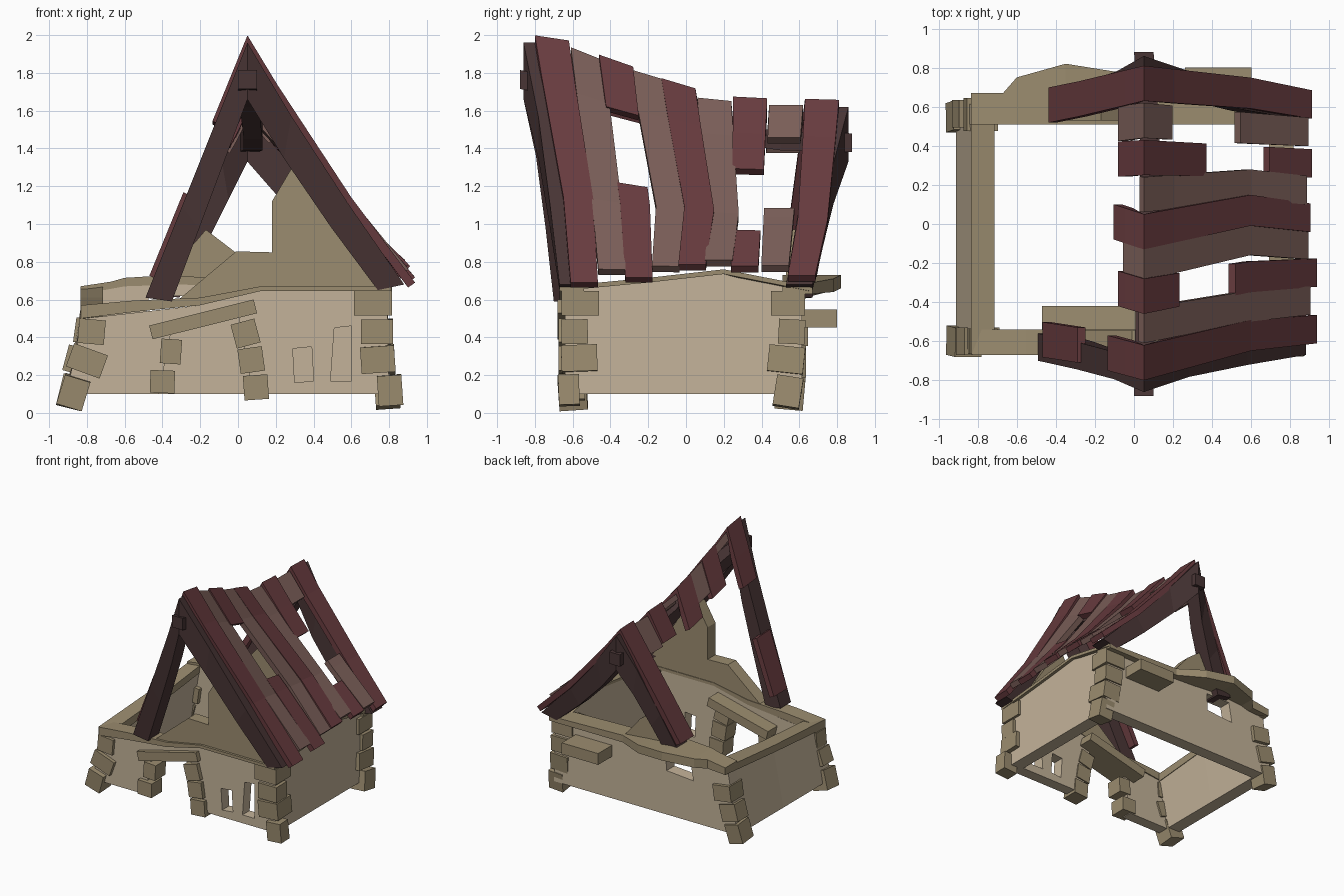
import bpy, bmesh, math
from mathutils import Matrix, Vector

if "Cube" in bpy.data.objects:
    bpy.data.objects.remove(bpy.data.objects["Cube"])


def material(name, rgb):
    m = bpy.data.materials.new(name)
    m.diffuse_color = (*rgb, 1)
    m.use_nodes = True
    m.node_tree.nodes["Principled BSDF"].inputs["Base Color"].default_value = m.diffuse_color
    return m


PLASTER = material("plaster", (0.55, 0.45, 0.32))
STONE = material("stone", (0.33, 0.265, 0.16))
RED = material("red_plank", (0.14, 0.045, 0.05))
BROWN = material("brown_plank", (0.20, 0.115, 0.10))
DARK = material("dark_timber", (0.065, 0.035, 0.035))


def loft(name, rings, mat):
    """Solid through equal-length rings of points, capped at both ends."""
    bm = bmesh.new()
    vs = [[bm.verts.new(p) for p in r] for r in rings]
    n = len(rings[0])
    for a, b in zip(vs, vs[1:]):
        for i in range(n):
            bm.faces.new((a[i], a[(i + 1) % n], b[(i + 1) % n], b[i]))
    bm.faces.new(vs[0])
    bm.faces.new(vs[-1])
    bmesh.ops.recalc_face_normals(bm, faces=bm.faces)
    me = bpy.data.meshes.new(name)
    bm.to_mesh(me)
    bm.free()
    ob = bpy.data.objects.new(name, me)
    bpy.context.collection.objects.link(ob)
    if mat:
        me.materials.append(mat)
    return ob


def prism(name, poly, y0, y1, mat):
    return loft(name, [[(x, y, z) for x, z in poly] for y in (y0, y1)], mat)


def block(name, c, size, rot=(0, 0), mat=STONE):
    """Box tilted by degrees about y, then x."""
    m = Matrix.Rotation(math.radians(rot[0]), 3, 'Y') @ Matrix.Rotation(math.radians(rot[1]), 3, 'X')
    sx, sy, sz = (s / 2 for s in size)
    quad = [(-1, -1), (1, -1), (1, 1), (-1, 1)]
    rings = [[Vector(c) + m @ Vector((a * sx, b * sy, k * sz)) for a, b in quad] for k in (-1, 1)]
    return loft(name, rings, mat)


def cut(target, poly, y0, y1):
    c = prism("window_cutter", poly, y0, y1, None)
    c.hide_render = True
    mod = target.modifiers.new("window", 'BOOLEAN')
    mod.operation = 'DIFFERENCE'
    mod.solver = 'EXACT'
    mod.object = c
    bpy.context.view_layer.objects.active = target
    bpy.ops.object.modifier_apply(modifier=mod.name)
    bpy.data.objects.remove(c)


# Walls
front = prism("front_wall", [(-.91, .1), (-.42, .1), (-.35, .45), (.0, .53), (.08, .1), (.80, .1),
                             (.79, .65), (.12, .65), (-.2, .57), (-.55, .53), (-.82, .5)], -.64, -.545, PLASTER)
cut(front, [(.30, .16), (.40, .17), (.39, .35), (.29, .34)], -.8, -.4)
cut(front, [(.49, .17), (.60, .17), (.60, .46), (.51, .45)], -.8, -.4)
back = prism("back_wall", [(-.91, .1), (.80, .1), (.79, .65), (.1, .66), (-.3, .68), (-.6, .67), (-.82, .63)],
             .51, .615, PLASTER)
cut(back, [(-.50, .45), (-.25, .47), (-.24, .62), (-.47, .62)], .4, .8)
loft("left_wall", [[(-.91, y, .1), (-.80, y, .1), (-.72, y, z), (-.82, y, z)]
                   for y, z in ((-.64, .5), (0, .55), (.615, .62))], PLASTER)
loft("right_wall", [[(.80, y, .1), (.69, y, .1), (.69, y, z), (.79, y, z)]
                    for y, z in ((-.64, .65), (-.2, .69), (.2, .74), (.615, .65))], PLASTER)


# Stone copings on the wall tops: (outer x, outer y, inner x, inner y, bottom z, height)
def coping(name, pts):
    loft(name, [[(a, b, z), (c, d, z), (c, d, z + h), (a, b, z + h)] for a, b, c, d, z, h in pts], STONE)


coping("front_coping", [(-.83, -.67, -.83, -.54, .50, .07), (-.55, -.67, -.55, -.54, .535, .06),
                        (-.2, -.67, -.2, -.54, .57, .04), (.12, -.67, .12, -.54, .645, .025),
                        (.81, -.67, .81, -.54, .645, .025)])
coping("left_coping", [(-.835, -.67, -.715, -.55, .50, .07), (-.835, 0, -.715, 0, .55, .06),
                       (-.835, .67, -.715, .54, .61, .06)])
coping("right_coping", [(.815, -.67, .69, -.54, .645, .025), (.815, -.2, .69, -.2, .69, .025),
                        (.815, .2, .69, .2, .735, .025), (.815, .66, .69, .54, .645, .025)])
coping("back_coping", [(-.835, .67, -.835, .51, .61, .06), (-.67, .67, -.67, .51, .62, .075),
                       (-.6, .75, -.6, .51, .64, .075), (-.35, .82, -.35, .51, .66, .07),
                       (-.1, .78, -.1, .51, .64, .07), (.12, .67, .12, .51, .63, .06),
                       (.81, .67, .81, .51, .63, .04)])

# Broken gable masonry
prism("front_gable_stone", [(-.35, .57), (.12, .65), (.76, .65), (.31, 1.34), (.18, 1.12), (.18, .85), (-.01, .855)],
      -.65, -.545, STONE)
prism("back_gable_stone", [(-.42, .68), (.15, .65), (-.02, .855), (-.17, .97)], .53, .64, STONE)

# Corner stones: x, y, z, size x, size y, size z, tilt about y, tilt about x
corner = [
    (-.775, -.60, .43, .14, .13, .13, 5, 0), (-.80, -.60, .275, .19, .14, .13, 20, 0),
    (-.87, -.60, .11, .14, .15, .16, 17, 4),
    (-.785, .56, .43, .16, .17, .13, 8, 0), (-.84, .565, .275, .15, .14, .14, 15, 0),
    (-.88, .55, .11, .13, .15, .16, 14, -5),
    (.715, -.56, .58, .20, .20, .13, 0, 0), (.735, -.59, .43, .17, .14, .13, 0, 1),
    (.74, -.565, .285, .18, .19, .14, -4, 2), (.805, -.62, .12, .13, .11, .16, -4, 2),
    (.72, .54, .58, .19, .18, .13, 0, 0), (.735, .56, .43, .17, .14, .13, 0, -3),
    (.75, .53, .28, .16, .19, .14, -3, -6), (.79, .54, .11, .13, .14, .16, -4, -9)]
for i, (x, y, z, a, b, c, t, u) in enumerate(corner):
    block(f"corner_stone_{i}", (x, y, z), (a, b, c), (t, u))

# Doorway
jamb = [(-.355, .325, .11, .13, 4), (-.40, .165, .13, .12, 2),
        (.04, .42, .13, .13, -15), (.07, .28, .13, .13, -8), (.095, .135, .13, .13, -4)]
for i, (x, z, a, c, t) in enumerate(jamb):
    block(f"door_stone_{i}", (x, -.605, z), (a, .14, c), (t, 0))
block("door_lintel", (-.185, -.55, .495), (.57, .26, .075), (-14, 0))
block("back_ledge", (.43, .70, .5), (.34, .20, .095), (0, 0))


# Gable rafters
def rafter(name, rows, depth):
    loft(name, [[(a, y, b), (c, y, d), (c, y + depth, d), (a, y + depth, b)] for a, b, c, d, y in rows], DARK)


def mix(top, foot, k, sag):
    r = [p + (q - p) * k for p, q in zip(top, foot)]
    r[4] = top[4] + (foot[4] - top[4]) * k ** .7
    return [r[0], r[1] - sag, r[2], r[3] - sag, r[4]]


for name, s, apex, inner in (("front", -1, 1.96, 1.66), ("back", 1, 1.62, 1.33)):
    top = (.05, apex, .05, inner, s * .86)
    left = (-.49, .61, -.35, .59, -.70) if s < 0 else (-.44, .63, -.31, .61, .67)
    for side, foot, sag in (("right", (.88, .68, .74, .65, s * .67), .03), ("left", left, 0)):
        rows = [top, mix(top, foot, .28, sag), mix(top, foot, .64, sag), foot]
        rafter(f"{name}_{side}_rafter", rows, -s * .14)

# Ridge beam
loft("ridge_beam", [[(x, y, z - .05), (x + .1, y, z - .05), (x + .1, y, z + .05), (x, y, z + .05)]
                    for x, y, z in ((0, -.88, 1.765), (.01, -.35, 1.67), (.03, .1, 1.50), (.03, .5, 1.44), (0, .88, 1.43))],
     DARK)


# Roof planks, following each slope from the sagging ridge to the eave
def plank(name, mat, side, ridge, eave, ys, widths, s0, s1, tilt):
    run = .87 if side > 0 else -.53

    def at(s):
        sag = .05 * math.sin(math.pi * min(max(s, 0), 1)) if side > 0 else 0
        return .05 + run * s, ridge + (eave - ridge) * s - sag
    steps = [s0] + [s for s in (.18, .63) if s0 + .03 < s < s1 - .03] + [s1]
    rings = []
    for s in steps:
        x, z = at(s)
        x2, z2 = at(s + .01)
        x1, z1 = at(s - .01)
        n = Vector((z2 - z1, x1 - x2)).normalized() * .045
        if n.y > 0:
            n = -n
        if s == 0:  # mitred at the ridge
            n = Vector((0, -.08))
        k = s / .63
        y = ys[0] + (ys[1] - ys[0]) * k if k < 1 else ys[1] + (ys[2] - ys[1]) * (s - .63) / .37
        w = (widths[0] + (widths[1] - widths[0]) * s) / 2
        d = tilt * w * (1 - s)
        rings.append([(x, y - w, z + d), (x, y + w, z - d),
                      (x + n.x, y + w, z + n.y - d), (x + n.x, y - w, z + n.y + d)])
    loft(name, rings, mat)


# material, ridge z, eave z, y at ridge / middle / eave, ridge tilt, right-slope spans, left-slope spans
rows = [
    (RED, 1.985, .715, (-.71, -.57, -.54), .15, [(0, 1.02)], [(0, .35), (.64, .98)]),
    (BROWN, 1.90, .74, (-.52, -.42, -.39), .4, [(0, .98)], [(0, .05)]),
    (RED, 1.865, .74, (-.37, -.27, -.25), .35, [(0, .21), (.54, 1.02)], [(0, .25)]),
    (BROWN, 1.79, .75, (-.20, -.08, -.11), .3, [(0, .97)], [(0, .2)]),
    (RED, 1.745, .77, (-.04, .07, .03), .3, [(0, .98)], [(0, .29)]),
    (BROWN, 1.66, .78, (.15, .20, .17), .1, [(0, .96)], [(0, .04)]),
    (RED, 1.67, .77, (.34, .32, .31), .05, [(0, .37), (.74, .99)], [(0, .25)]),
    (BROWN, 1.63, .76, (.53, .49, .47), 0, [(0, .17), (.57, .97)], [(0, .25)]),
    (RED, 1.66, .72, (.72, .67, .61), .03, [(0, .99)], [(0, .92)])]
for i, (mat, ridge, eave, ys, tilt, right, left) in enumerate(rows):
    for j, (a, b) in enumerate(right):
        plank(f"right_plank_{i}_{j}", mat, 1, ridge, eave, ys, (.18, .145), a, b, tilt)
    lys = {0: (-.71, -.62, -.59), 8: (.72, .64, .60)}.get(i, ys)
    for j, (a, b) in enumerate(left):
        plank(f"left_plank_{i}_{j}", mat, -1, ridge, .70, lys, (.18, .18), a, b, tilt)
